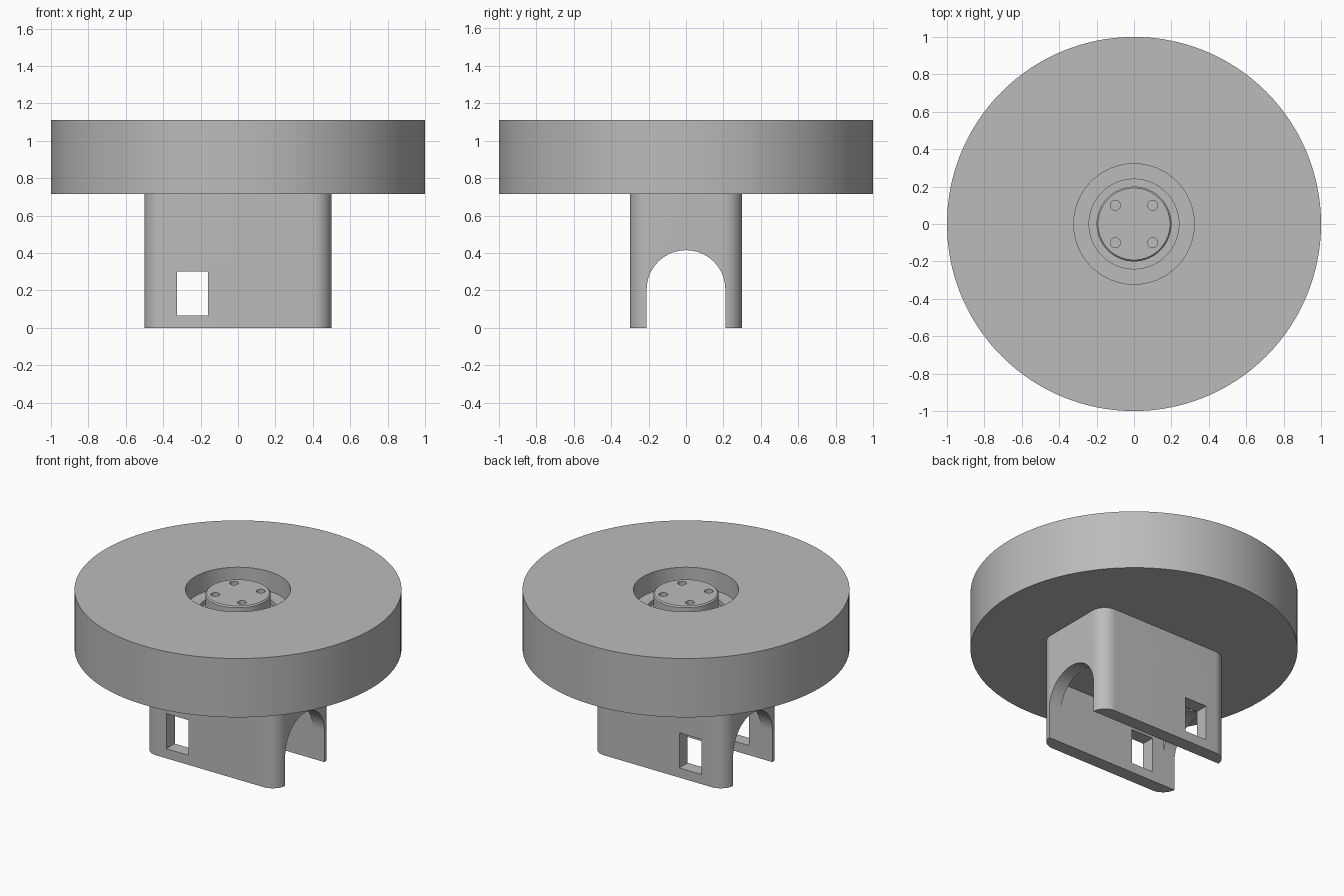
import bpy, bmesh, math
from mathutils import Matrix, Vector

old = bpy.data.objects.get("Cube")
if old:
    bpy.data.objects.remove(old, do_unlink=True)

SEGMENTS = 128
gray = bpy.data.materials.new("light gray")
gray.use_nodes = True
gray.diffuse_color = (0.5, 0.5, 0.5, 1)
gray.node_tree.nodes["Principled BSDF"].inputs["Base Color"].default_value = (0.5, 0.5, 0.5, 1)


def make_object(name, bm):
    bmesh.ops.recalc_face_normals(bm, faces=bm.faces)
    mesh = bpy.data.meshes.new(name)
    bm.to_mesh(mesh)
    bm.free()
    mesh.materials.append(gray)
    obj = bpy.data.objects.new(name, mesh)
    bpy.context.collection.objects.link(obj)
    return obj


def lathe(name, profile):
    """Spin a radius/height profile around the z axis."""
    bm = bmesh.new()
    verts = [bm.verts.new((r, 0, z)) for r, z in profile]
    edges = [bm.edges.new(pair) for pair in zip(verts, verts[1:])]
    bmesh.ops.spin(bm, geom=verts + edges, axis=(0, 0, 1), cent=(0, 0, 0),
                   angle=math.tau, steps=SEGMENTS, use_merge=True)
    bmesh.ops.remove_doubles(bm, verts=bm.verts, dist=0.0001)
    return make_object(name, bm)


def prism(name, outline, direction):
    """Extrude a closed outline along a direction."""
    bm = bmesh.new()
    face = bm.faces.new([bm.verts.new(p) for p in outline])
    top = bmesh.ops.extrude_face_region(bm, geom=[face])["geom"]
    moved = [v for v in top if isinstance(v, bmesh.types.BMVert)]
    bmesh.ops.translate(bm, verts=moved, vec=direction)
    return make_object(name, bm)


def box(name, low, high):
    (x0, y0, z0), (x1, y1, z1) = low, high
    outline = [(x0, y0, z0), (x1, y0, z0), (x1, y1, z0), (x0, y1, z0)]
    return prism(name, outline, (0, 0, z1 - z0))


def cut(target, cutters):
    """Subtract each cutter, then discard it."""
    bpy.context.view_layer.objects.active = target
    for cutter in cutters:
        cutter.hide_render = True
        mod = target.modifiers.new("cut", "BOOLEAN")
        mod.operation = "DIFFERENCE"
        mod.solver = "EXACT"
        mod.object = cutter
        bpy.ops.object.modifier_apply(modifier=mod.name)
        bpy.data.objects.remove(cutter, do_unlink=True)


# Wheel with a stepped centre recess
wheel = lathe("wheel", [(0, 0.715), (1, 0.715), (1, 1.112), (0.322, 1.112),
                        (0.322, 0.98), (0.24, 0.98), (0.24, 0.95), (0, 0.95)])

# Hub boss with four screw holes
hub = lathe("hub", [(0, 0.94), (0.2, 0.94), (0.2, 1.082), (0.192, 1.09), (0, 1.09)])
holes = []
for x in (-0.1, 0.1):
    for y in (-0.1, 0.1):
        bm = bmesh.new()
        bmesh.ops.create_cone(bm, cap_ends=True, segments=32, radius1=0.027, radius2=0.027,
                              depth=0.2, matrix=Matrix.Translation((x, y, 1.09)))
        holes.append(make_object("screw_hole", bm))
cut(hub, holes)

# Holder block with rounded upright corners
corner, half_x, half_y = 0.1, 0.5, 0.3
outline = []
for quarter, (sx, sy) in enumerate([(1, 1), (-1, 1), (-1, -1), (1, -1)]):
    for step in range(17):
        a = (quarter + step / 16) * math.pi / 2
        outline.append((sx * (half_x - corner) + corner * math.cos(a),
                        sy * (half_y - corner) + corner * math.sin(a), 0))
holder = prism("holder", outline, (0, 0, 0.715))

# Arched tunnel, inner cavity and side windows
arch_r, spring = 0.21, 0.205
arch = [(-1, arch_r, -0.1)]
for step in range(49):
    a = math.pi * step / 48
    arch.append((-1, arch_r * math.cos(a), spring + arch_r * math.sin(a)))
arch.append((-1, -arch_r, -0.1))
cut(holder, [prism("tunnel", arch, (2, 0, 0)),
             box("cavity", (-0.41, -arch_r, -0.1), (0.41, arch_r, 0.418)),
             box("window", (-0.325, -1, 0.065), (-0.16, 1, 0.302))])

# Smooth the round surfaces and keep edges crisp
bpy.ops.object.select_all(action="DESELECT")
for obj in (wheel, hub, holder):
    obj.select_set(True)
bpy.context.view_layer.objects.active = holder
bpy.ops.object.shade_smooth_by_angle(angle=math.radians(30))
